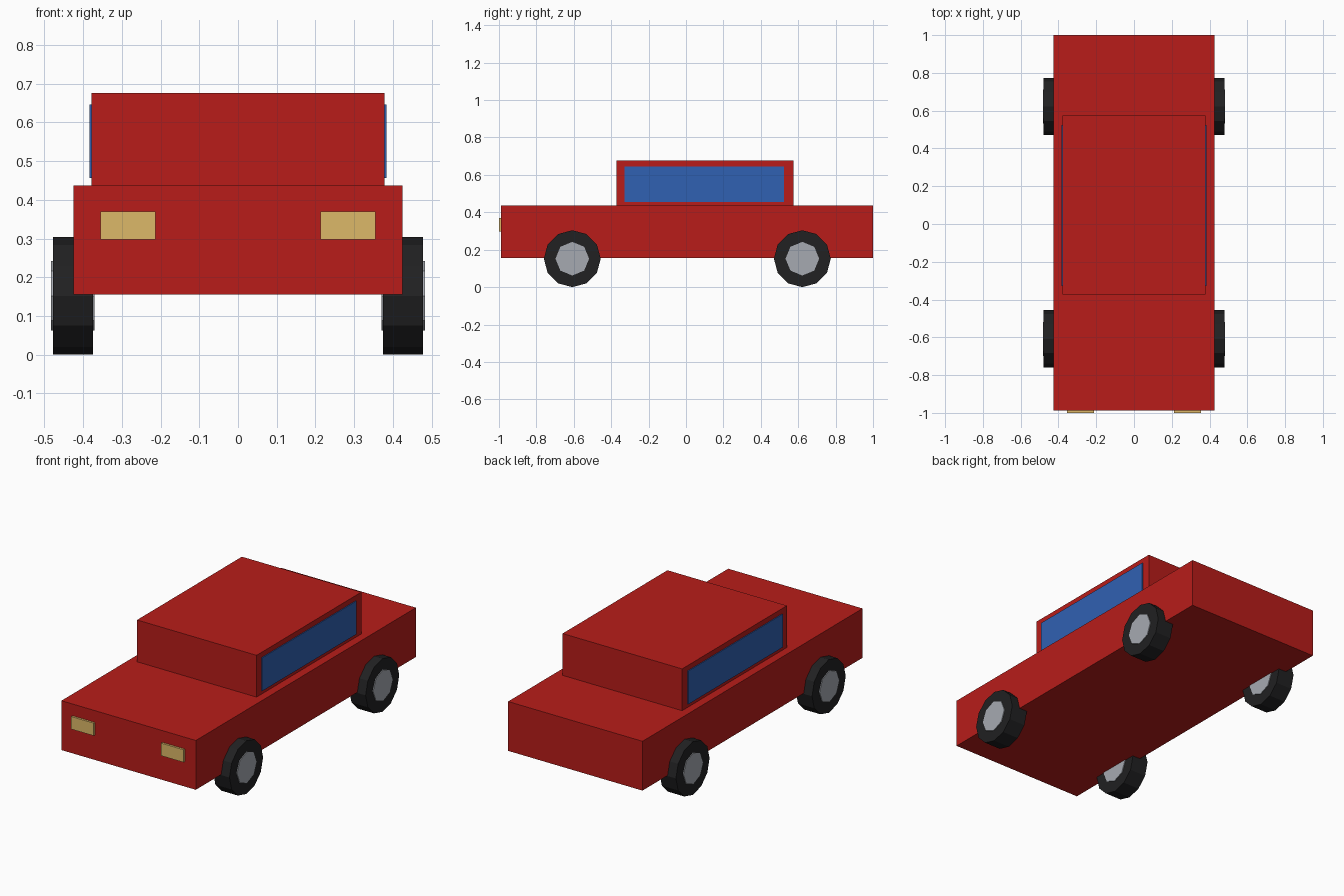
import bpy
import math

if "Cube" in bpy.data.objects:
    bpy.data.objects.remove(bpy.data.objects["Cube"])


def material(name, color):
    m = bpy.data.materials.new(name)
    m.diffuse_color = (*color, 1)
    m.use_nodes = True
    m.node_tree.nodes["Principled BSDF"].inputs["Base Color"].default_value = m.diffuse_color
    return m


RED = material("red paint", (0.48, 0.012, 0.01))
BLUE = material("blue glass", (0.03, 0.12, 0.45))
BLACK = material("black rubber", (0.015, 0.015, 0.016))
GREY = material("grey metal", (0.38, 0.4, 0.44))
YELLOW = material("yellow lamp", (0.72, 0.48, 0.14))


def box(name, x, y, z, mat):
    """Box from (min, max) ranges on each axis."""
    bpy.ops.mesh.primitive_cube_add(size=1, location=[sum(r) / 2 for r in (x, y, z)])
    o = bpy.context.object
    o.name = name
    o.scale = [r[1] - r[0] for r in (x, y, z)]
    o.data.materials.append(mat)


def disc(name, sides, radius, width, center, mat):
    """Cylinder with its axis along x."""
    bpy.ops.mesh.primitive_cylinder_add(vertices=sides, radius=radius, depth=width,
                                        location=center, rotation=(0, math.pi / 2, 0))
    o = bpy.context.object
    o.name = name
    o.data.materials.append(mat)


# Body and cabin
box("body", (-0.425, 0.425), (-0.988, 1.0), (0.155, 0.437), RED)
box("cabin", (-0.378, 0.378), (-0.372, 0.575), (0.437, 0.676), RED)

for side, s in (("left", -1), ("right", 1)):
    # Side window, slightly proud of the cabin
    box(side + "_window", sorted((s * 0.365, s * 0.383)), (-0.328, 0.525), (0.456, 0.646), BLUE)
    # Headlight
    box(side + "_headlight", sorted((s * 0.213, s * 0.355)), (-1.0, -0.975), (0.298, 0.37), YELLOW)
    # Wheels with hubs showing on both faces
    for end, y in (("front", -0.608), ("rear", 0.622)):
        center = (s * 0.4265, y, 0.152)
        disc(f"{end}_{side}_tyre", 12, 0.152, 0.103, center, BLACK)
        disc(f"{end}_{side}_hub", 8, 0.09, 0.112, center, GREY)
